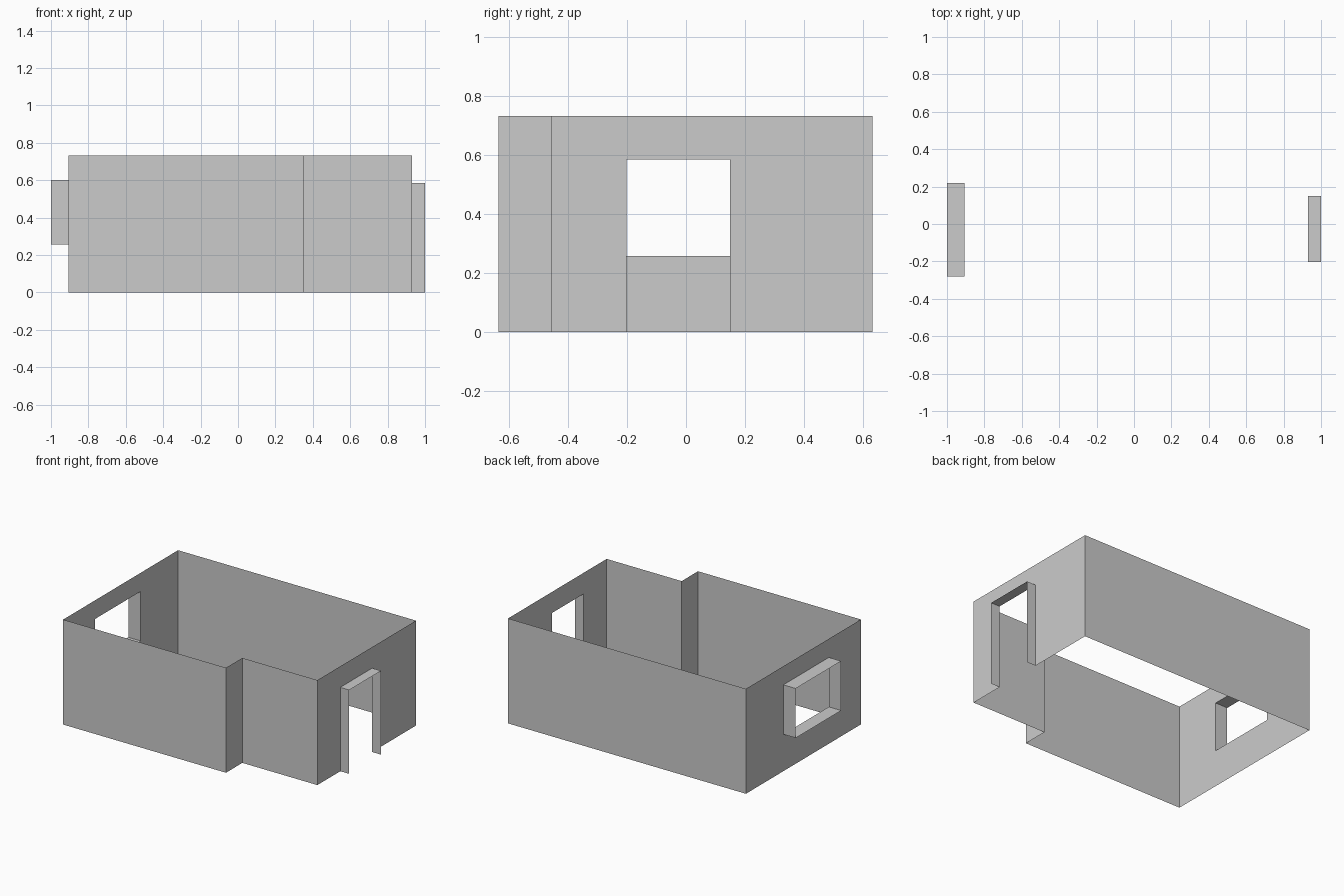
import bpy

if "Cube" in bpy.data.objects:
    bpy.data.objects.remove(bpy.data.objects["Cube"])

H = 0.732                                   # wall height
LEFT, RIGHT = -0.905, 0.931
FRONT, STEP, BACK = -0.635, -0.455, 0.632
STEP_X = 0.352
DOOR = (-0.202, 0.149, 0.0, 0.585)          # y0, y1, z0, z1
WINDOW = (-0.282, 0.219, 0.257, 0.602)


def add_mesh(name, quads):
    """Build one flat-shaded object from quads, sharing equal corners."""
    index, faces = {}, []
    for quad in quads:
        faces.append([index.setdefault(p, len(index)) for p in quad])
    mesh = bpy.data.meshes.new(name)
    mesh.from_pydata(list(index), [], faces)
    obj = bpy.data.objects.new(name, mesh)
    bpy.context.collection.objects.link(obj)
    return obj


def pierced_wall(name, x, y0, y1, hole, side):
    """Thin side wall with a rectangular opening; side is the outward x sign."""
    ys = [y0, hole[0], hole[1], y1]
    zs = [0.0, hole[2], hole[3], H]
    quads = []
    for i in range(3):
        for j in range(3):
            if (i, j) == (1, 1) or zs[j] == zs[j + 1]:
                continue
            q = [(x, ys[i], zs[j]), (x, ys[i + 1], zs[j]),
                 (x, ys[i + 1], zs[j + 1]), (x, ys[i], zs[j + 1])]
            quads.append(q if side > 0 else q[::-1])
    return add_mesh(name, quads)


def reveal(name, x0, x1, hole, closed):
    """Thin lining running outward from an opening."""
    y0, y1, z0, z1 = hole
    path = [(y0, z0), (y0, z1), (y1, z1), (y1, z0)]
    if closed:
        path.append(path[0])
    quads = [[(x0, *a), (x0, *b), (x1, *b), (x1, *a)]
             for a, b in zip(path, path[1:])]
    if x1 > x0:
        quads = [q[::-1] for q in quads]
    return add_mesh(name, quads)


# Plain walls: front, step, recessed front, and back
plan = [(LEFT, FRONT), (STEP_X, FRONT), (STEP_X, STEP), (RIGHT, STEP)]
add_mesh("front_walls", [[(*a, 0.0), (*b, 0.0), (*b, H), (*a, H)]
                         for a, b in zip(plan, plan[1:])])
add_mesh("back_wall", [[(RIGHT, BACK, 0.0), (LEFT, BACK, 0.0),
                        (LEFT, BACK, H), (RIGHT, BACK, H)]])

# Right wall with doorway, left wall with window
pierced_wall("right_wall", RIGHT, STEP, BACK, DOOR, 1)
pierced_wall("left_wall", LEFT, FRONT, BACK, WINDOW, -1)

# Linings that project outside the walls
reveal("door_lining", RIGHT, 1.0, DOOR, False)
reveal("window_lining", LEFT, -1.0, WINDOW, True)
